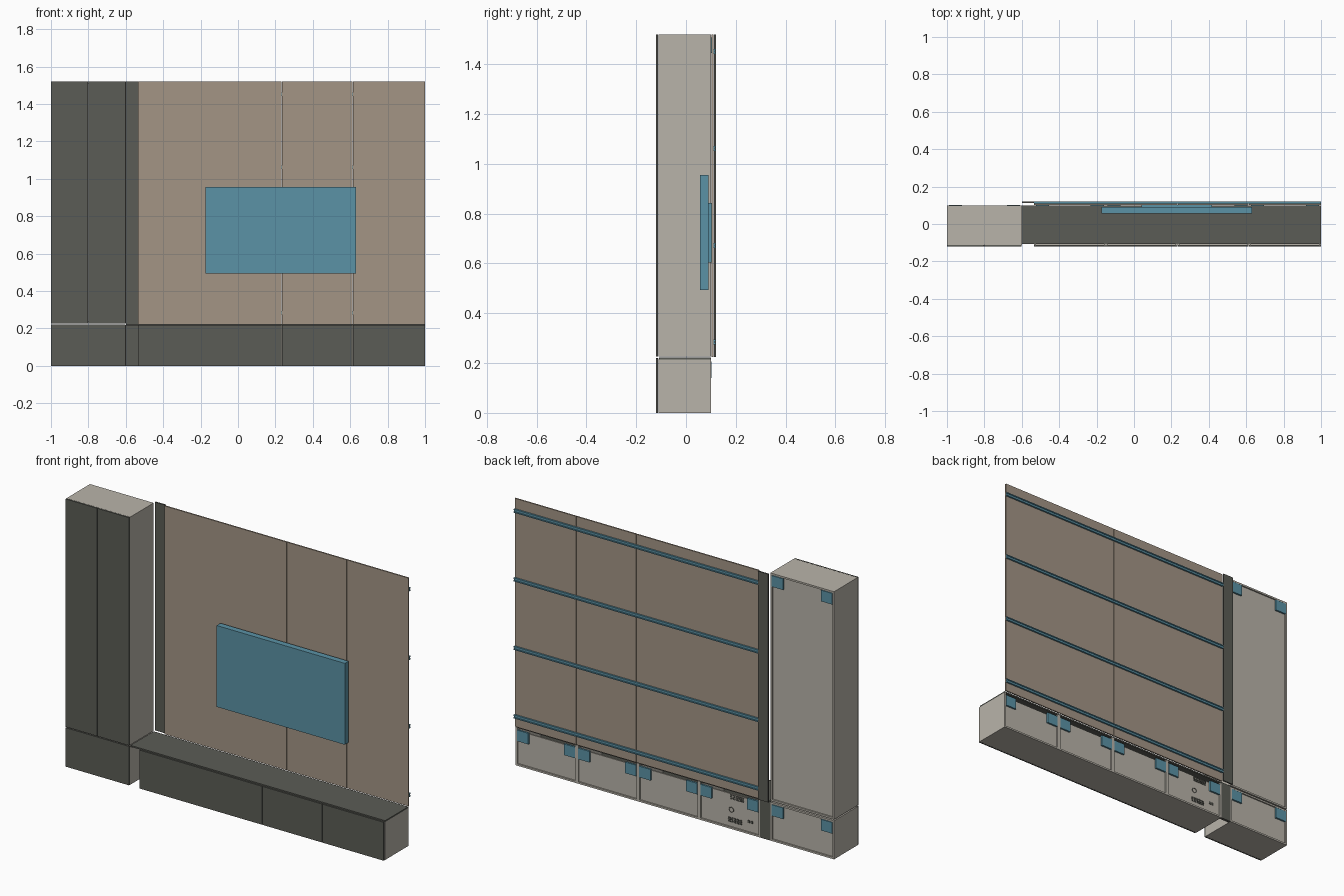
import bpy
import bmesh
from mathutils import Matrix

cube = bpy.data.objects.get("Cube")
if cube:
    bpy.data.objects.remove(cube, do_unlink=True)


def material(name, rgb):
    m = bpy.data.materials.new(name)
    m.use_nodes = True
    m.diffuse_color = (*rgb, 1)
    m.node_tree.nodes["Principled BSDF"].inputs["Base Color"].default_value = (*rgb, 1)
    return m


GREY = material("dark grey", (0.105, 0.107, 0.092))
BEIGE = material("light beige", (0.485, 0.455, 0.40))
BROWN = material("warm brown", (0.37, 0.30, 0.235))
BLUE = material("steel blue", (0.105, 0.29, 0.38))


def finish(name, bm, mat):
    mesh = bpy.data.meshes.new(name)
    bm.to_mesh(mesh)
    bm.free()
    mesh.materials.append(mat)
    obj = bpy.data.objects.new(name, mesh)
    bpy.context.collection.objects.link(obj)
    return obj


def boxes(name, mat, *spans):
    """One object made of boxes, each given as (x0, x1), (y0, y1), (z0, z1)."""
    bm = bmesh.new()
    for span in spans:
        centre = [(a + b) / 2 for a, b in span]
        size = [b - a for a, b in span]
        bmesh.ops.create_cube(bm, size=1, matrix=Matrix.LocRotScale(centre, None, size))
    return finish(name, bm, mat)


FRONT, BODY, BACK = -0.12, -0.111, 0.10
BOARD = 0.01
LOW_TOP = 0.215
WALL_LEFT, WALL_BOTTOM, TOP = -0.535, 0.224, 1.52
SEAM = 0.0015


def carcass(name, x, z, closed_top):
    """Cabinet body with recessed back board and two hanging brackets."""
    (x0, x1), (z0, z1) = x, z
    depth = (BODY, BACK)
    back_top = z1 - BOARD if closed_top else z1 - 0.02
    parts = [
        ((x0, x0 + BOARD), depth, z),
        ((x1 - BOARD, x1), depth, z),
        ((x0 + BOARD, x1 - BOARD), depth, (z0, z0 + BOARD)),
        ((x0 + BOARD, x1 - BOARD), (BACK - 0.016, BACK - 0.008), (z0 + BOARD, back_top)),
    ]
    if closed_top:
        parts.append(((x0 + BOARD, x1 - BOARD), depth, (z1 - BOARD, z1)))
    boxes(name, BEIGE, *parts)
    zs = (z1 - 0.075, z1 - 0.012)
    ys = (BACK - 0.009, BACK + 0.002)
    boxes(name + "_brackets", BLUE,
          ((x0 + BOARD, x0 + 0.08), ys, zs),
          ((x1 - 0.08, x1 - BOARD), ys, zs))


def fronts(name, edges, z):
    """Row of front panels separated by thin seams."""
    for i, (a, b) in enumerate(zip(edges, edges[1:])):
        boxes(f"{name}_{i + 1}", GREY, ((a + SEAM, b - SEAM), (FRONT, BODY - 0.001), z))


# Tall cabinet standing on a base cabinet
carcass("tall_cabinet", (-1, -0.6), (0.226, TOP), True)
carcass("tall_cabinet_base", (-1, -0.6), (0, 0.219), True)
fronts("tall_door", (-1, -0.8, -0.6), (0.226, TOP))
fronts("base_front", (-1, -0.6), (0, 0.221))

# Row of low cabinets
count = 4
width = (1 - WALL_LEFT) / count
for i in range(count):
    left = WALL_LEFT + i * width
    carcass(f"low_cabinet_{i + 1}", (left, left + width), (0, LOW_TOP), False)
fronts("low_front", (WALL_LEFT, 0.235, 0.613, 1), (0, LOW_TOP + 0.003))
boxes("low_cabinet_top", GREY, ((-0.6, 1), (-0.108, BACK), (LOW_TOP, 0.223)))
boxes("low_filler", GREY, ((-0.6, WALL_LEFT), (0.085, BACK), (0, LOW_TOP)))

# Vents, cable ring and socket slots on the back of one low cabinet
plate = (BACK - 0.008, BACK - 0.005)
slats = []
for x0, z0 in ((-0.43, 0.165), (-0.415, 0.035)):
    for row in range(3):
        z = z0 + row * 0.01
        for col in range(5):
            x = x0 + col * 0.018
            slats.append(((x, x + 0.014), plate, (z, z + 0.007)))
for x in (-0.485, -0.465):
    slats.append(((x, x + 0.012), plate, (0.06, 0.075)))
boxes("back_vents", GREY, *slats)
bpy.ops.mesh.primitive_torus_add(major_radius=0.014, minor_radius=0.002,
                                 major_segments=24, minor_segments=6,
                                 location=(-0.35, BACK - 0.007, 0.105),
                                 rotation=(1.5708, 0, 0))
ring = bpy.context.object
ring.name = "cable_ring"
ring.data.materials.append(GREY)
bpy.ops.object.shade_smooth_by_angle()

# Wall panels, narrow side strip and mounting rails
edges = (WALL_LEFT, 0.235, 0.613, 1)
for i, (a, b) in enumerate(zip(edges, edges[1:])):
    boxes(f"wall_panel_{i + 1}", BROWN,
          ((a + SEAM, b - SEAM), (0.102, 0.110), (WALL_BOTTOM, TOP)))
boxes("side_strip", GREY, ((-0.6, WALL_LEFT), (0.112, 0.12), (WALL_BOTTOM, TOP)))
for i, z in enumerate((0.284, 0.673, 1.062, 1.452)):
    # Channel profile: a back web between two thin lips
    boxes(f"wall_rail_{i + 1}", BLUE,
          ((WALL_LEFT, 1), (0.110, 0.116), (z - 0.01, z + 0.01)),
          ((WALL_LEFT, 1), (0.116, 0.12), (z + 0.004, z + 0.01)),
          ((WALL_LEFT, 1), (0.116, 0.12), (z - 0.01, z - 0.004)))

# Screen on its wall mount
boxes("screen", BLUE, ((-0.173, 0.632), (0.056, 0.09), (0.493, 0.955)))
boxes("screen_mount", BLUE, ((0.04, 0.418), (0.09, 0.102), (0.603, 0.842)))
